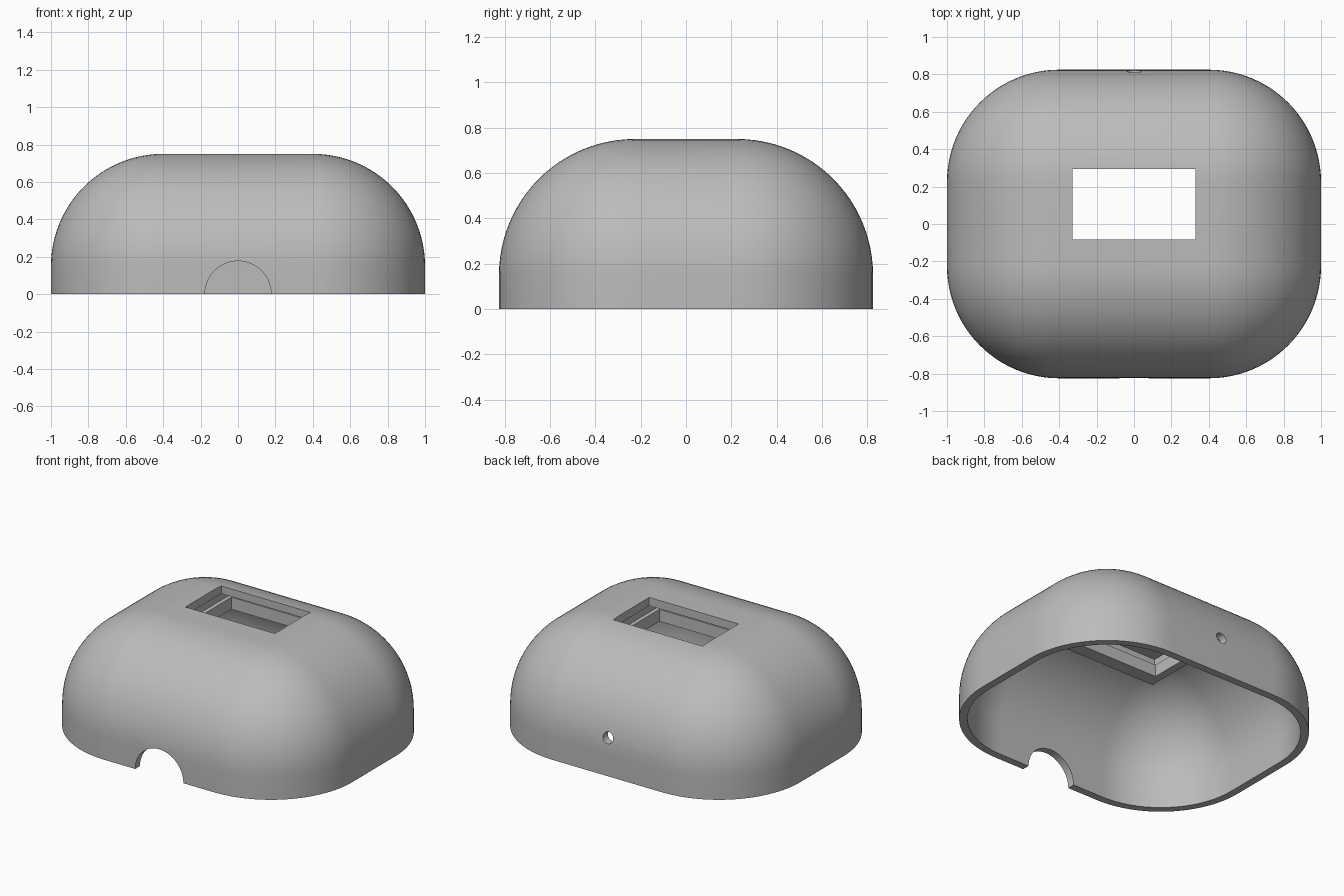
import bpy, bmesh, math
from mathutils import Matrix, Vector

cube = bpy.data.objects.get("Cube")
if cube:
    bpy.data.objects.remove(cube, do_unlink=True)

# Main dimensions
HALF_X, HALF_Y, HEIGHT = 1.0, 0.825, 0.75
RADIUS, WALL = 0.6, 0.05
WINDOW_Y = 0.105

grey = bpy.data.materials.new("plain_grey")
grey.use_nodes = True
colour = (0.5, 0.5, 0.5, 1)
grey.diffuse_color = colour
grey.node_tree.nodes["Principled BSDF"].inputs["Base Color"].default_value = colour


def finish(name, bm):
    bmesh.ops.recalc_face_normals(bm, faces=bm.faces)
    mesh = bpy.data.meshes.new(name)
    bm.to_mesh(mesh)
    bm.free()
    obj = bpy.data.objects.new(name, mesh)
    bpy.context.collection.objects.link(obj)
    mesh.materials.append(grey)
    return obj


def box_mesh(low, high):
    low, high = Vector(low), Vector(high)
    bm = bmesh.new()
    size = Matrix.Diagonal((high - low).to_4d())
    bmesh.ops.create_cube(bm, size=1, matrix=Matrix.Translation((low + high) / 2) @ size)
    return bm


def box(name, hx, hy, z0, z1):
    return finish(name, box_mesh((-hx, WINDOW_Y - hy, z0), (hx, WINDOW_Y + hy, z1)))


def dome(name, inset, floor):
    """Box with spherical corners, sliced flat at the floor height."""
    hx, hy, top = HALF_X - inset, HALF_Y - inset, HEIGHT - inset
    bm = box_mesh((-hx, -hy, -2), (hx, hy, top))
    bmesh.ops.bevel(bm, geom=bm.edges[:], offset=RADIUS - inset, segments=24,
                    profile=0.5, affect='EDGES', clamp_overlap=False)
    bmesh.ops.bisect_plane(bm, geom=bm.verts[:] + bm.edges[:] + bm.faces[:],
                           plane_co=(0, 0, floor), plane_no=(0, 0, -1), clear_outer=True)
    bmesh.ops.holes_fill(bm, edges=[e for e in bm.edges if e.is_boundary])
    return finish(name, bm)


def bore(name, radius, y, z):
    """Cylinder along y for holes through the front or back wall."""
    bm = bmesh.new()
    place = Matrix.Translation((0, y, z)) @ Matrix.Rotation(math.pi / 2, 4, 'X')
    bmesh.ops.create_cone(bm, cap_ends=True, segments=64, radius1=radius,
                          radius2=radius, depth=0.4, matrix=place)
    return finish(name, bm)


def cut(target, cutter):
    cutter.hide_render = True
    mod = target.modifiers.new("cut", 'BOOLEAN')
    mod.operation, mod.solver, mod.object = 'DIFFERENCE', 'EXACT', cutter
    bpy.context.view_layer.objects.active = target
    bpy.ops.object.modifier_apply(modifier=mod.name)
    bpy.data.objects.remove(cutter, do_unlink=True)


# Hollow shell; the cavity leaves a block hanging under the window
shell = dome("cover_shell", 0, 0)
cavity = dome("cavity", WALL, -0.2)
cut(cavity, box("window_block", 0.38, 0.385, 0.55, 0.9))
cut(shell, cavity)

# Window opening, panel slot and wider lower opening
cut(shell, box("panel_slot", 0.355, 0.335, 0.63, 0.695))
cut(shell, box("window_opening", 0.328, 0.188, 0.66, 0.9))
cut(shell, box("lower_opening", 0.328, 0.295, 0.4, 0.66))

# Half-round notch at the front and small hole at the back
cut(shell, bore("front_notch", 0.177, -0.8, 0))
cut(shell, bore("back_hole", 0.037, 0.8, 0.25))

bpy.ops.object.select_all(action='DESELECT')
shell.select_set(True)
bpy.context.view_layer.objects.active = shell
bpy.ops.object.shade_smooth_by_angle(angle=math.radians(30))
